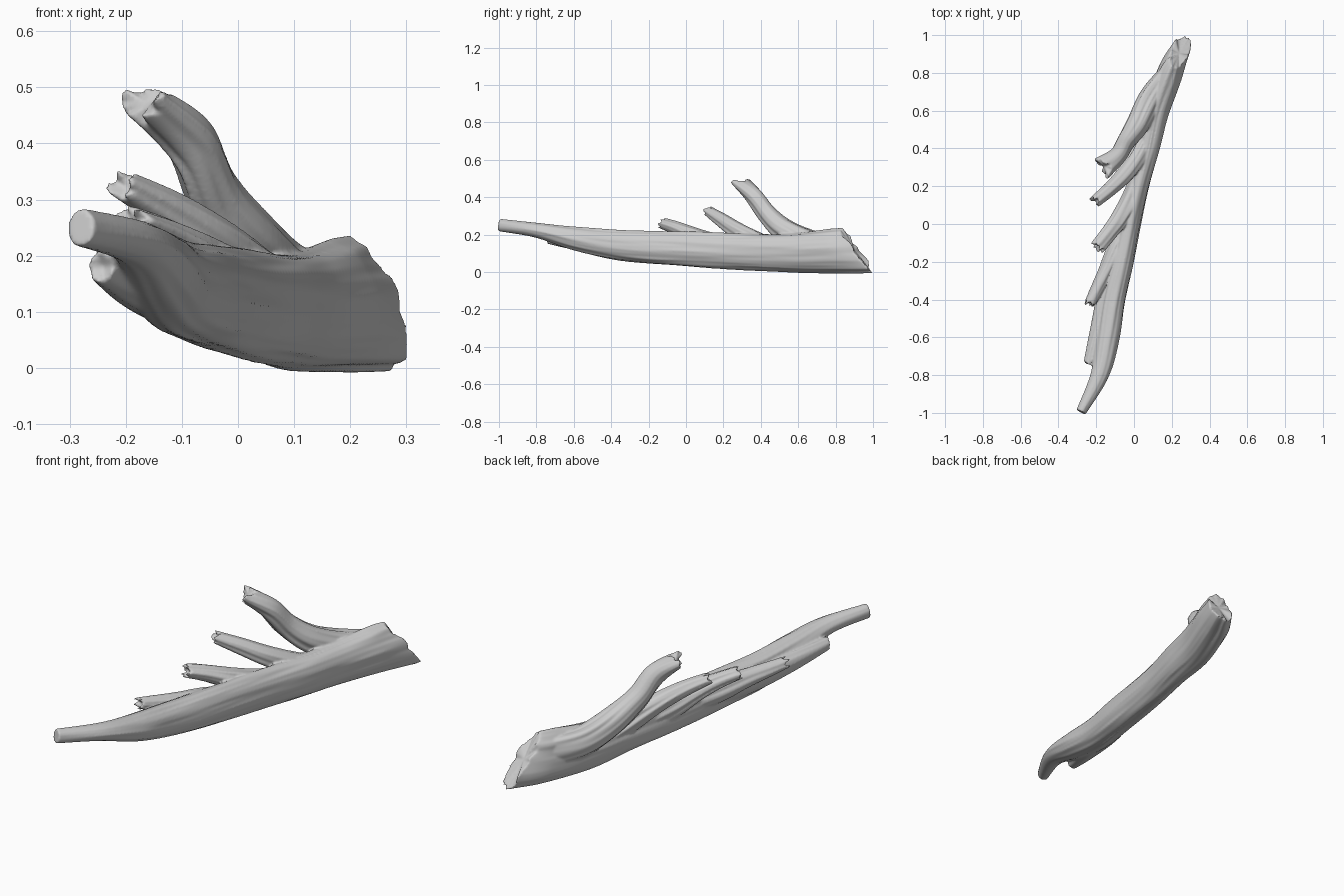
import bpy, bmesh, math
from mathutils import Vector, noise

if "Cube" in bpy.data.objects:
    bpy.data.objects.remove(bpy.data.objects["Cube"])

SIDES = 48
UP = Vector((0, 0, 1))


def spline(rows, n):
    """Catmull-Rom samples through (x, y, z, half_width, half_height) rows."""
    out = []
    last = len(rows) - 1
    for i in range(n + 1):
        f = i / n * last
        k = min(int(f), last - 1)
        t = f - k
        a, b, c, d = (rows[min(max(k + j, 0), last)] for j in (-1, 0, 1, 2))
        out.append([0.5 * (2 * q + (r - p) * t + (2 * p - 5 * q + 4 * r - s) * t * t
                    + (3 * q - p - 3 * r + s) * t ** 3) for p, q, r, s in zip(a, b, c, d)])
    return out


def limb(bm, rows, seed, n=60, grain=0.1, jag=0.0, horn=0.0, slant=0.0, hollow=0.0,
         corner=0.0):
    """Grained tube along a path; the last end can be jagged, horned, slanted, hollow."""
    pts = spline(rows, n)
    rings = []
    for i, (x, y, z, w, h) in enumerate(pts):
        t = (Vector(pts[min(i + 1, n)][:3]) - Vector(pts[max(i - 1, 0)][:3])).normalized()
        side = t.cross(UP).normalized()
        top = side.cross(t)
        end = max(0, (i / n - 0.72) / 0.28)
        ring = []
        for k in range(SIDES):
            a = 2 * math.pi * k / SIDES
            ca, sa = math.cos(a), math.sin(a)
            g = noise.noise(Vector((ca * 2.6 + seed, sa * 2.6, y * 2.2)))
            g += 0.5 * noise.noise(Vector((ca * 6, sa * 6 + seed, y * 3.5)))
            r = 1 + grain * (g - 0.1)
            # squarer lower left edge
            if ca < 0 and sa < 0:
                r += corner * min(1, i / n * 3) * 2 * ca * sa
            off = end * (horn * ca * ca - slant * sa * h)
            off += end ** 4 * jag * noise.noise(Vector((ca * 3.5, sa * 3.5, seed)))
            p = Vector((x, y, z)) + side * (w * r * ca) + top * (h * r * sa) + t * off
            ring.append(bm.verts.new(p))
        rings.append(ring)
    for r0, r1 in zip(rings, rings[1:]):
        for k in range(SIDES):
            j = (k + 1) % SIDES
            bm.faces.new((r0[k], r0[j], r1[j], r1[k]))
    for ring, push in ((rings[0], 0), (rings[-1], hollow)):
        c = sum((v.co for v in ring), Vector()) / SIDES - t * push
        cv = bm.verts.new(c)
        for k in range(SIDES):
            bm.faces.new((ring[k], ring[(k + 1) % SIDES], cv))


bm = bmesh.new()

# Main trunk, thin front end to slanted broken rear end
limb(bm, [(-.280, -.995, .250, .027, .034), (-.182, -.8, .223, .047, .040),
          (-.140, -.6, .180, .062, .062), (-.108, -.4, .150, .062, .077),
          (-.062, -.2, .135, .058, .086), (-.020, 0, .125, .055, .089),
          (.025, .2, .116, .055, .093), (.075, .4, .110, .061, .097),
          (.119, .6, .107, .067, .104), (.192, .8, .115, .066, .115),
          (.245, .912, .118, .048, .116)],
     seed=1.3, n=150, grain=0.09, jag=0.03, slant=0.74, hollow=0.01, corner=0.22)

# Broken ledge below the thin end
limb(bm, [(-.07, -.12, .12, .04, .05), (-.12, -.32, .135, .062, .057),
          (-.185, -.55, .155, .046, .047), (-.243, -.74, .18, .025, .030)],
     seed=4.1, jag=0.03, hollow=0.015)

# Four snapped branches, rear (tallest) to front
limb(bm, [(.175, .80, .13, .045, .075), (.090, .67, .155, .065, .07),
          (.02, .53, .222, .062, .064), (-.043, .435, .31, .049, .053),
          (-.085, .365, .405, .048, .048), (-.155, .308, .467, .064, .034)],
     seed=7.7, grain=0.16, jag=0.03, horn=0.032, hollow=0.012)
limb(bm, [(.075, .47, .12, .045, .06), (.03, .37, .163, .047, .058),
          (-.04, .27, .223, .046, .046), (-.12, .19, .278, .038, .037),
          (-.207, .118, .327, .032, .026)],
     seed=2.9, grain=0.18, jag=0.04, hollow=0.025)
limb(bm, [(.035, .28, .12, .04, .06), (-.015, .14, .15, .048, .06),
          (-.075, .03, .197, .047, .046), (-.135, -.05, .233, .042, .037),
          (-.196, -.125, .26, .040, .030)],
     seed=9.2, grain=0.18, jag=0.05, hollow=0.02)
limb(bm, [(-.03, 0, .12, .04, .055), (-.09, -.12, .148, .047, .054),
          (-.148, -.25, .173, .040, .040), (-.188, -.33, .187, .035, .034),
          (-.236, -.425, .204, .028, .027)],
     seed=5.6, grain=0.18, jag=0.05, hollow=0.02)

bmesh.ops.recalc_face_normals(bm, faces=bm.faces)
mesh = bpy.data.meshes.new("driftwood_log")
bm.to_mesh(mesh)
bm.free()
log = bpy.data.objects.new("driftwood_log", mesh)
bpy.context.collection.objects.link(log)

# Fuse the limbs into one weathered surface
fuse = log.modifiers.new("fuse", 'REMESH')
fuse.mode = 'VOXEL'
fuse.voxel_size = 0.005
fuse.use_smooth_shade = True
soft = log.modifiers.new("soften", 'SMOOTH')
soft.factor = 0.5
soft.iterations = 4
